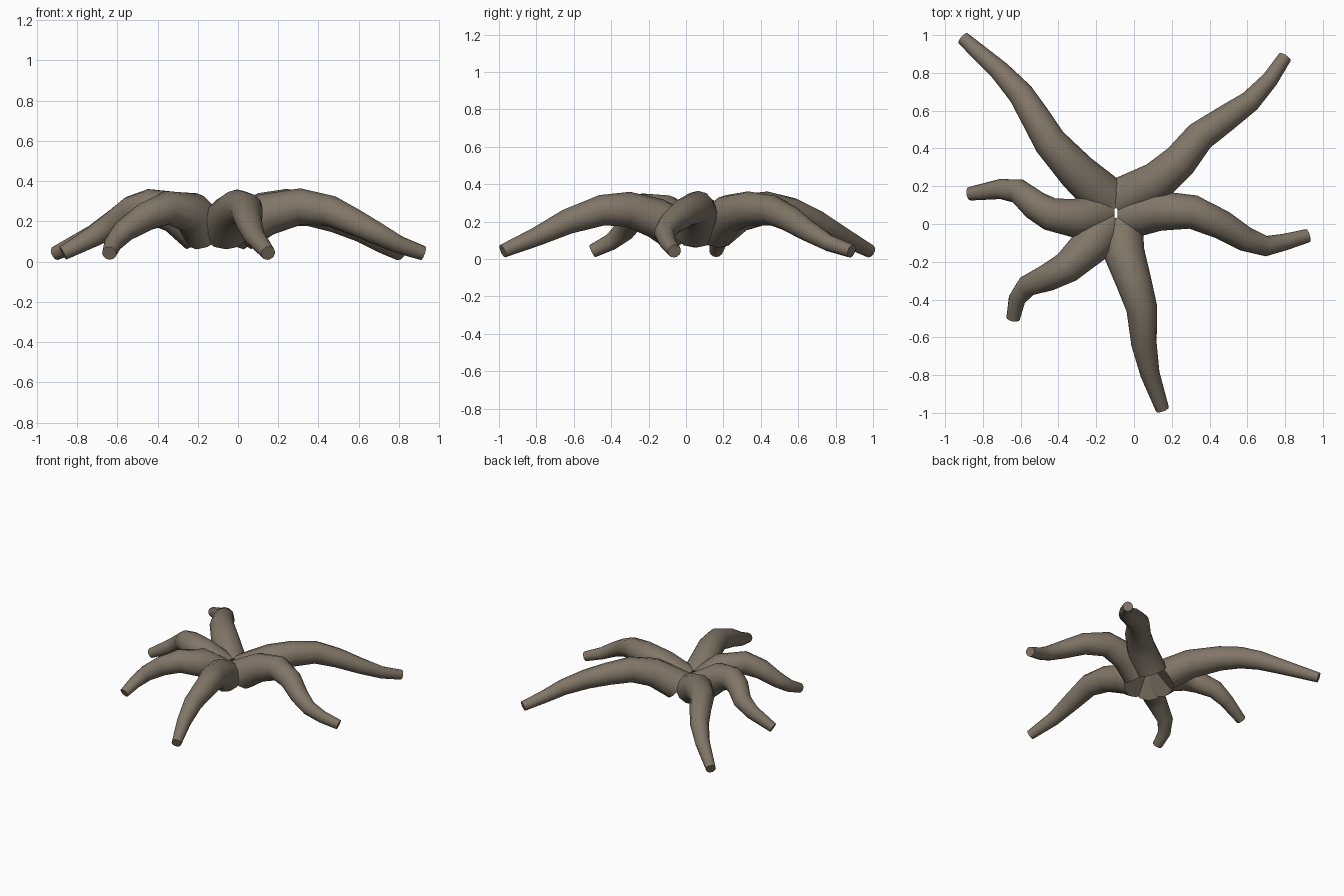
import bpy, bmesh, math
from mathutils import Vector

if "Cube" in bpy.data.objects:
    bpy.data.objects.remove(bpy.data.objects["Cube"])

SIDES = 12
# Shared profile along every root: fraction of length, height, radius
PROFILE = [(0, .15, .118), (.17, .243, .104), (.345, .277, .089), (.51, .248, .077),
           (.66, .187, .065), (.78, .13, .053), (.875, .083, .044), (1, .042, .036)]

# Plan-view centre lines, from the crown outwards
ROOTS = {
    "root_back_left": [(-.15, .14), (-.30, .275), (-.445, .435), (-.525, .57),
                       (-.60, .69), (-.71, .81), (-.905, .983)],
    "root_back_right": [(-.04, .14), (.127, .23), (.245, .335), (.35, .465),
                        (.48, .555), (.615, .65), (.72, .765), (.80, .885)],
    "root_right": [(-.01, .045), (.138, .07), (.313, .063), (.467, -.005),
                   (.59, -.08), (.70, -.117), (.80, -.095), (.92, -.062)],
    "root_front": [(-.07, -.04), (-.05, -.16), (0, -.31), (.042, -.45),
                   (.053, -.637), (.085, -.795), (.15, -.98)],
    "root_front_left": [(-.155, -.02), (-.233, -.117), (-.355, -.23), (-.46, -.285),
                        (-.568, -.33), (-.62, -.40), (-.64, -.50)],
    "root_left": [(-.18, .06), (-.32, .03), (-.445, .053), (-.525, .10),
                  (-.615, .175), (-.71, .185), (-.87, .16)],
}

mat = bpy.data.materials.new("bark")
mat.diffuse_color = (.22, .18, .135, 1)
mat.use_nodes = True
mat.node_tree.nodes["Principled BSDF"].inputs["Base Color"].default_value = mat.diffuse_color


def sample(t):
    for (a, za, ra), (b, zb, rb) in zip(PROFILE, PROFILE[1:]):
        if t <= b + 1e-6:
            f = (t - a) / (b - a)
            return za + (zb - za) * f, ra + (rb - ra) * f
    return PROFILE[-1][1:]


def make_root(name, plan):
    # Lift the plan path into an arch
    dist = [0]
    for a, b in zip(plan, plan[1:]):
        dist.append(dist[-1] + math.dist(a, b))
    pts, radii = [], []
    for (x, y), d in zip(plan, dist):
        z, r = sample(d / dist[-1])
        pts.append(Vector((x, y, z)))
        radii.append(r)
    bm = bmesh.new()
    rings = []
    last = len(pts) - 1
    for i, (p, r) in enumerate(zip(pts, radii)):
        before = (p - pts[max(i - 1, 0)]).normalized()
        after = (pts[min(i + 1, last)] - p).normalized()
        tan = (before + after).normalized()
        if i == 0:  # the crown end climbs steeply
            flat = Vector((tan.x, tan.y, 0)).normalized()
            tan = (flat * math.cos(.72) + Vector((0, 0, math.sin(.72)))).normalized()
        side = Vector((0, 0, 1)).cross(tan).normalized()
        up = tan.cross(side)
        rings.append([bm.verts.new(p + r * (math.cos(a) * side + math.sin(a) * up))
                      for a in (math.tau * k / SIDES for k in range(SIDES))])
    for lo, hi in zip(rings, rings[1:]):
        for k in range(SIDES):
            n = (k + 1) % SIDES
            bm.faces.new((lo[k], lo[n], hi[n], hi[k]))
    # Cut ends
    bm.faces.new(rings[0][::-1])
    bm.faces.new(rings[-1])
    bmesh.ops.recalc_face_normals(bm, faces=bm.faces)
    mesh = bpy.data.meshes.new(name)
    bm.to_mesh(mesh)
    bm.free()
    mesh.materials.append(mat)
    obj = bpy.data.objects.new(name, mesh)
    bpy.context.collection.objects.link(obj)
    obj.select_set(True)
    bpy.context.view_layer.objects.active = obj


for name, plan in ROOTS.items():
    make_root(name, plan)
bpy.ops.object.shade_smooth_by_angle(angle=math.radians(45))
